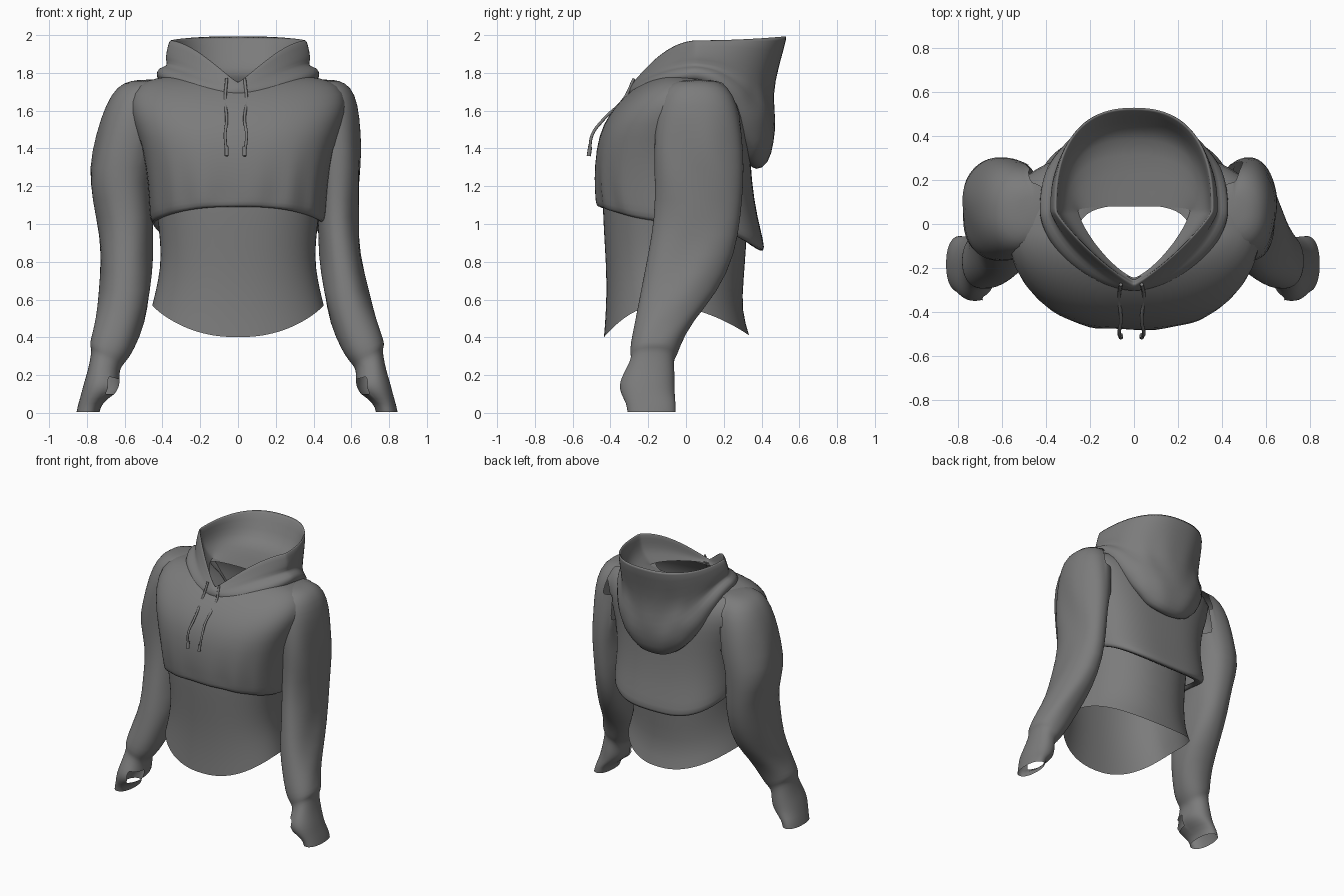
import bpy
import bmesh
from math import sin, cos, pi

default_cube = bpy.data.objects.get("Cube")
if default_cube:
    bpy.data.objects.remove(default_cube, do_unlink=True)


def make_material(name, colour):
    material = bpy.data.materials.new(name)
    material.use_nodes = True
    material.diffuse_color = colour
    material.node_tree.nodes["Principled BSDF"].inputs["Base Color"].default_value = colour
    return material


fabric = make_material("grey fabric", (0.2, 0.2, 0.2, 1))
SIDES = 48


def signed_power(value, power):
    return abs(value) ** power * (1 if value >= 0 else -1)


def ring(x_min, x_max, front, back, z_front, z_side, z_back, centre=None, front_power=1.0, back_power=1.0):
    """Closed cross-section whose height varies from front to side to back."""
    points = []
    middle_x, half_x = (x_min + x_max) / 2, (x_max - x_min) / 2
    middle_y = (front + back) / 2 if centre is None else centre
    for i in range(SIDES):
        angle = 2 * pi * i / SIDES
        c, s = cos(angle), sin(angle)
        power = back_power if s >= 0 else front_power
        reach = back - middle_y if s >= 0 else middle_y - front
        z_end = z_back if s >= 0 else z_front
        points.append([middle_x + half_x * signed_power(c, power),
                       middle_y + reach * signed_power(s, power),
                       z_side + (z_end - z_side) * abs(s) ** (2 * power)])
    return points


def loft(name, rings, cap_first=False, hole=None):
    """Skin a list of rings into a smooth cloth surface."""
    bm = bmesh.new()
    rows = [[bm.verts.new(p) for p in points] for points in rings]
    for lower, upper in zip(rows, rows[1:]):
        for i in range(SIDES):
            j = (i + 1) % SIDES
            bm.faces.new((lower[i], lower[j], upper[j], upper[i]))
    if cap_first:
        bm.faces.new(rows[0])
    bmesh.ops.recalc_face_normals(bm, faces=bm.faces)
    if hole:
        cut = [f for f in bm.faces if hole(f.calc_center_median())]
        bmesh.ops.delete(bm, geom=cut, context="FACES")
    mesh = bpy.data.meshes.new(name)
    bm.to_mesh(mesh)
    bm.free()
    mesh.materials.append(fabric)
    mesh.shade_smooth()
    obj = bpy.data.objects.new(name, mesh)
    bpy.context.collection.objects.link(obj)
    smooth = obj.modifiers.new("smooth", "SUBSURF")
    smooth.levels = smooth.render_levels = 1


# Fitted under-top with a dipped hem at front and back
under_top = []
for half, front, back, z_front, z_side, z_back in [
        (0.455, -0.435, 0.335, 0.40, 0.57, 0.41),
        (0.435, -0.425, 0.295, 0.52, 0.65, 0.54),
        (0.41, -0.42, 0.305, 0.70, 0.77, 0.70),
        (0.41, -0.43, 0.32, 0.88, 0.9, 0.88),
        (0.43, -0.44, 0.325, 1.05, 1.05, 1.05),
        (0.44, -0.44, 0.325, 1.12, 1.12, 1.12)]:
    under_top.append(ring(-half, half, front, back, z_front, z_side, z_back,
                          centre=-0.14, front_power=0.9, back_power=0.9))
loft("under_top", under_top)

# Cropped body of the hooded top: gathered hem, shoulders running into the sleeves
body = []
for half, front, back, z_front, z_side, z_back, gather, front_power in [
        (0.42, -0.43, 0.34, 1.11, 1.03, 0.89, 0, 0.8),
        (0.445, -0.455, 0.40, 1.085, 1.0, 0.85, 0.004, 0.8),
        (0.465, -0.475, 0.42, 1.10, 1.02, 0.865, 0.009, 0.78),
        (0.47, -0.475, 0.40, 1.14, 1.08, 0.95, 0.014, 0.76),
        (0.475, -0.485, 0.36, 1.23, 1.2, 1.12, 0.008, 0.74),
        (0.50, -0.478, 0.34, 1.40, 1.38, 1.34, 0, 0.72),
        (0.555, -0.44, 0.335, 1.53, 1.53, 1.5, 0, 0.75),
        (0.585, -0.37, 0.315, 1.63, 1.65, 1.62, 0, 0.82),
        (0.54, -0.31, 0.27, 1.69, 1.74, 1.71, 0, 0.92),
        (0.43, -0.27, 0.20, 1.72, 1.775, 1.75, 0, 1.05),
        (0.33, -0.255, 0.13, 1.735, 1.785, 1.76, 0, 1.3),
        (0.26, -0.245, 0.085, 1.735, 1.775, 1.75, 0, 1.5)]:
    points = ring(-half, half, front, back, z_front, z_side, z_back,
                  front_power=front_power, back_power=0.68)
    for p in points:
        if p[1] < -0.2:
            p[1] += gather * sin(p[0] * 42 + sin(p[0] * 17))
    body.append(points)


def armhole(p):
    return abs(p.x) > 0.47 and 1.35 < p.z < 1.66 and -0.11 < p.y < 0.22


loft("hoodie_body", body, hole=armhole)

# Hood: draped bag at the back, upright V-fronted rim, then lining folding down to the neck
hood = []
for half, front, back, z_front, z_side, z_back, pointed in [
        (0.38, -0.28, 0.33, 1.70, 1.755, 1.31, 1.1),
        (0.415, -0.30, 0.37, 1.685, 1.76, 1.28, 1.1),
        (0.435, -0.305, 0.43, 1.69, 1.79, 1.31, 1.15),
        (0.425, -0.305, 0.475, 1.71, 1.83, 1.43, 1.25),
        (0.37, -0.30, 0.475, 1.725, 1.835, 1.55, 1.4),
        (0.385, -0.295, 0.45, 1.735, 1.87, 1.68, 1.5),
        (0.38, -0.285, 0.49, 1.745, 1.91, 1.83, 1.6),
        (0.365, -0.28, 0.54, 1.75, 1.975, 2.0, 1.7),
        (0.35, -0.27, 0.525, 1.75, 1.975, 2.0, 1.7),
        (0.345, -0.265, 0.46, 1.74, 1.90, 1.87, 1.65),
        (0.325, -0.26, 0.41, 1.735, 1.84, 1.78, 1.6),
        (0.285, -0.25, 0.22, 1.73, 1.80, 1.765, 1.55),
        (0.255, -0.245, 0.08, 1.73, 1.77, 1.755, 1.5)]:
    points = ring(-half, half, front, back, z_front, z_side, z_back, centre=0.06,
                  front_power=pointed, back_power=0.82)
    for p in points:
        # soft drape folds on the hanging bag
        if p[1] > 0.15 and p[2] < 1.72:
            p[1] += 0.012 * sin(p[2] * 34 + abs(p[0]) * 16)
    hood.append(points)
loft("hood", hood)

# Sleeves: shoulder cap, loose arm, cuff; the right elbow is held further out
sleeve_rows = [
    # inner x, outer x, extra on the right, front, back, height
    (0.40, 0.50, 0.02, 0.00, 0.12, 1.765),
    (0.36, 0.57, 0.04, -0.08, 0.19, 1.75),
    (0.34, 0.62, 0.05, -0.13, 0.25, 1.69),
    (0.36, 0.645, 0.08, -0.16, 0.285, 1.57),
    (0.39, 0.65, 0.12, -0.17, 0.305, 1.38),
    (0.42, 0.645, 0.15, -0.165, 0.305, 1.22),
    (0.42, 0.635, 0.11, -0.165, 0.29, 1.04),
    (0.43, 0.645, 0.08, -0.20, 0.26, 0.84),
    (0.45, 0.69, 0.04, -0.24, 0.17, 0.64),
    (0.49, 0.735, 0.02, -0.27, 0.03, 0.48),
    (0.55, 0.77, 0.01, -0.295, -0.03, 0.36),
    (0.59, 0.775, 0.01, -0.295, -0.045, 0.315),
    (0.61, 0.765, 0.01, -0.29, -0.06, 0.295),
    (0.625, 0.77, 0.01, -0.30, -0.065, 0.26),
    (0.625, 0.785, 0.01, -0.335, -0.06, 0.20),
    (0.625, 0.805, 0.01, -0.355, -0.06, 0.15),
    (0.65, 0.82, 0.01, -0.345, -0.06, 0.10),
    (0.72, 0.835, 0.01, -0.315, -0.055, 0.05),
    (0.73, 0.845, 0.01, -0.31, -0.055, 0.005)]


def sleeve_opening(p):
    thumb = 0.09 < p.z < 0.19 and abs(p.x) < 0.71 and -0.34 < p.y < -0.23
    shoulder = 1.36 < p.z < 1.74 and abs(p.x) < 0.48 and -0.15 < p.y < 0.27
    return thumb or shoulder


for side, sign in (("left", 1), ("right", -1)):
    rings = []
    for inner, outer, extra, front, back, height in sleeve_rows:
        if sign < 0:
            outer += extra
            inner += extra * 0.25
        points = ring(inner, outer, front, back, height, height, height,
                      front_power=0.9, back_power=0.9)
        # the cuff seam slants down towards the body
        slant = 0.045 * max(0, 1 - abs(height - 0.3) / 0.2)
        for p in points:
            p[2] += slant * (2 * p[0] - inner - outer) / (outer - inner)
            # diagonal folds along the loose arm
            if 0.4 < height < 1.5:
                p[0] += 0.009 * sin(p[2] * 13 + p[1] * 22)
            p[0] *= sign
        rings.append(points)
    loft(side + "_sleeve", rings, cap_first=True, hole=sleeve_opening)


def cord(name, path, radius):
    curve = bpy.data.curves.new(name, "CURVE")
    curve.dimensions = "3D"
    curve.bevel_depth = radius
    curve.bevel_resolution = 2
    curve.use_fill_caps = True
    spline = curve.splines.new("BEZIER")
    spline.bezier_points.add(len(path) - 1)
    for point, position in zip(spline.bezier_points, path):
        point.co = position
        point.handle_left_type = point.handle_right_type = "AUTO"
    curve.materials.append(fabric)
    obj = bpy.data.objects.new(name, curve)
    bpy.context.collection.objects.link(obj)


# Drawstrings hanging from the neck, with thicker tips
for side, x, drift in (("left", 0.035, 0.01), ("right", -0.06, -0.008)):
    cord(side + "_drawstring", [(x, -0.275, 1.77), (x + drift, -0.33, 1.66),
                                (x, -0.44, 1.55), (x + drift, -0.497, 1.47),
                                (x, -0.51, 1.37)], 0.008)
    cord(side + "_drawstring_tip", [(x, -0.507, 1.41), (x, -0.515, 1.36)], 0.011)
